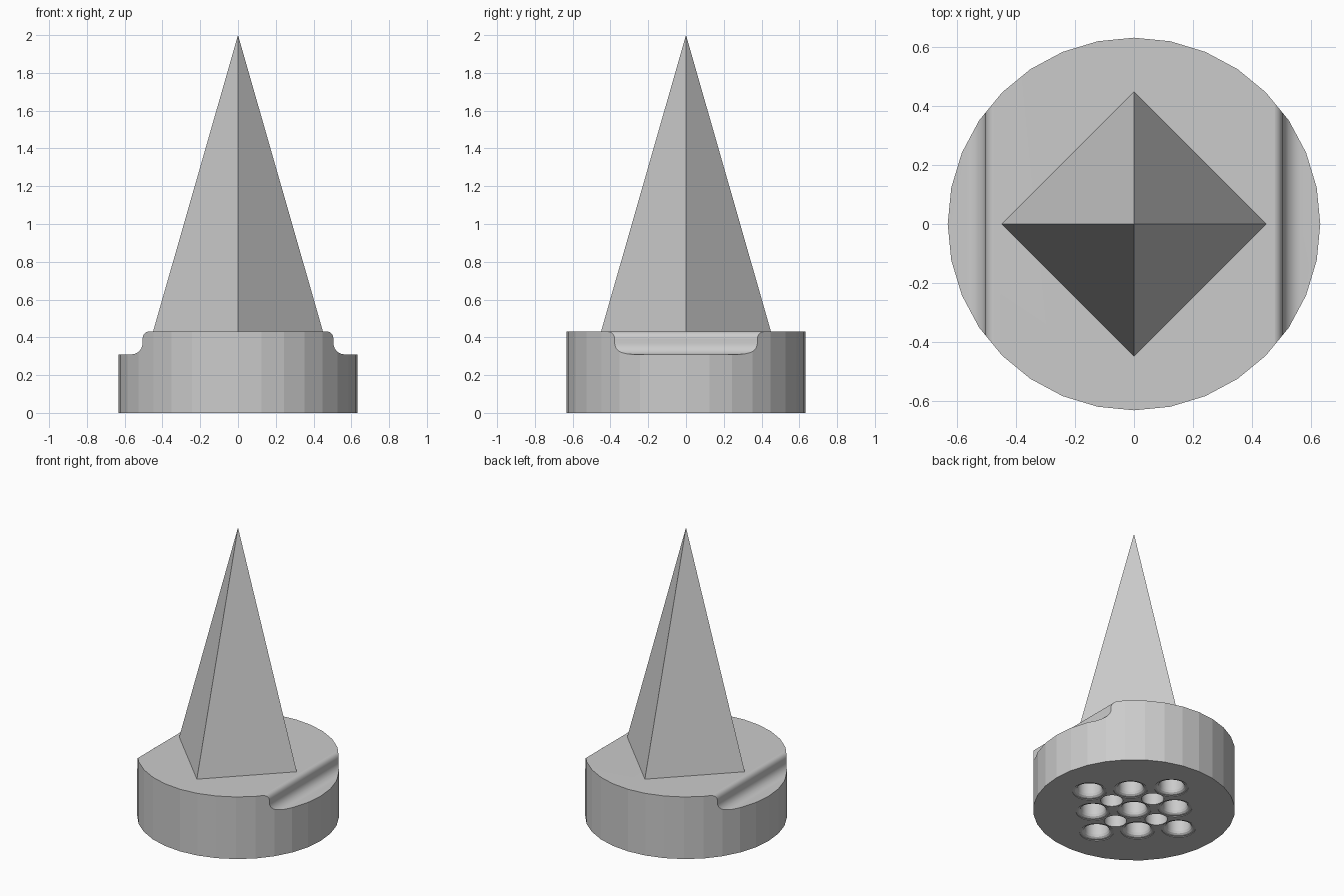
import bpy
import bmesh
from math import sin, cos, pi, radians

if "Cube" in bpy.data.objects:
    bpy.data.objects.remove(bpy.data.objects["Cube"], do_unlink=True)

RADIUS, TOP, HEIGHT = 0.633, 0.43, 2.0
SPACING = 0.182        # half the diagonal step between holes

grey = bpy.data.materials.new("plain_grey")
grey.use_nodes = True
colour = (0.6, 0.6, 0.6, 1)
grey.diffuse_color = colour
grey.node_tree.nodes["Principled BSDF"].inputs["Base Color"].default_value = colour


def finish(bm, name):
    """Turn a bmesh into a named grey object."""
    bmesh.ops.recalc_face_normals(bm, faces=bm.faces)
    mesh = bpy.data.meshes.new(name)
    bm.to_mesh(mesh)
    bm.free()
    mesh.materials.append(grey)
    obj = bpy.data.objects.new(name, mesh)
    bpy.context.collection.objects.link(obj)
    return obj


def loft(bm, rings):
    """Skin a list of equal-length point rings and cap both ends."""
    loops = [[bm.verts.new(p) for p in ring] for ring in rings]
    n = len(loops[0])
    for a, b in zip(loops, loops[1:]):
        for i in range(n):
            j = (i + 1) % n
            bm.faces.new((a[i], a[j], b[j], b[i]))
    bm.faces.new(loops[0][::-1])
    bm.faces.new(loops[-1])


def circle(x, y, r, z, n):
    return [(x + r * cos(2 * pi * i / n), y + r * sin(2 * pi * i / n), z)
            for i in range(n)]


def carve(target, cutter):
    """Subtract the cutter, then discard it."""
    cutter.hide_render = True
    mod = target.modifiers.new("carve", "BOOLEAN")
    mod.operation, mod.solver, mod.object = "DIFFERENCE", "EXACT", cutter
    bpy.context.view_layer.objects.active = target
    bpy.ops.object.modifier_apply(modifier=mod.name)
    bpy.data.objects.remove(cutter, do_unlink=True)


# Round base
bm = bmesh.new()
loft(bm, [circle(0, 0, RADIUS, z, 32) for z in (0, TOP)])
base = finish(bm, "round_base")

# Side ledges: rounded shoulder flowing into a hollow fillet
steps = [radians(9 * i) for i in range(11)]
profile = [(0.475 + 0.03 * sin(t), TOP - 0.04 + 0.04 * cos(t)) for t in steps]
profile += [(0.565 - 0.06 * cos(t), 0.37 - 0.06 * sin(t)) for t in steps]
profile += [(0.8, 0.31), (0.8, 0.6), (0.475, 0.6)]
bm = bmesh.new()
for side in (-1, 1):
    loft(bm, [[(side * x, y, z) for x, z in profile] for y in (-0.8, 0.8)])
carve(base, finish(bm, "ledge_cutter"))

# Underside holes: nine with a flared rim, four plain ones between them
flared = [(0.107, -0.02), (0.107, 0.004), (0.092, 0.006), (0.082, 0.014),
          (0.077, 0.028), (0.077, 0.2)]
plain = [(0.07, -0.02), (0.07, 0.2)]
bm = bmesh.new()
for i in range(-2, 3):
    for j in range(-2, 3):
        if abs(i) + abs(j) <= 2:
            shape = plain if (i + j) % 2 else flared
            loft(bm, [circle(i * SPACING, j * SPACING, r, z, 40) for r, z in shape])
carve(base, finish(bm, "hole_cutter"))

# Smooth the ledges and holes but keep the base facets crisp
bpy.ops.object.select_all(action="DESELECT")
base.select_set(True)
bpy.context.view_layer.objects.active = base
bpy.ops.object.shade_smooth_by_angle(angle=radians(10.5))

# Four-sided spike with its corners on the axes
bpy.ops.mesh.primitive_cone_add(vertices=4, radius1=0.45, radius2=0,
                                depth=HEIGHT - TOP,
                                location=(0, 0, (HEIGHT + TOP) / 2))
spike = bpy.context.object
spike.name = "pyramid_spike"
spike.data.materials.append(grey)
